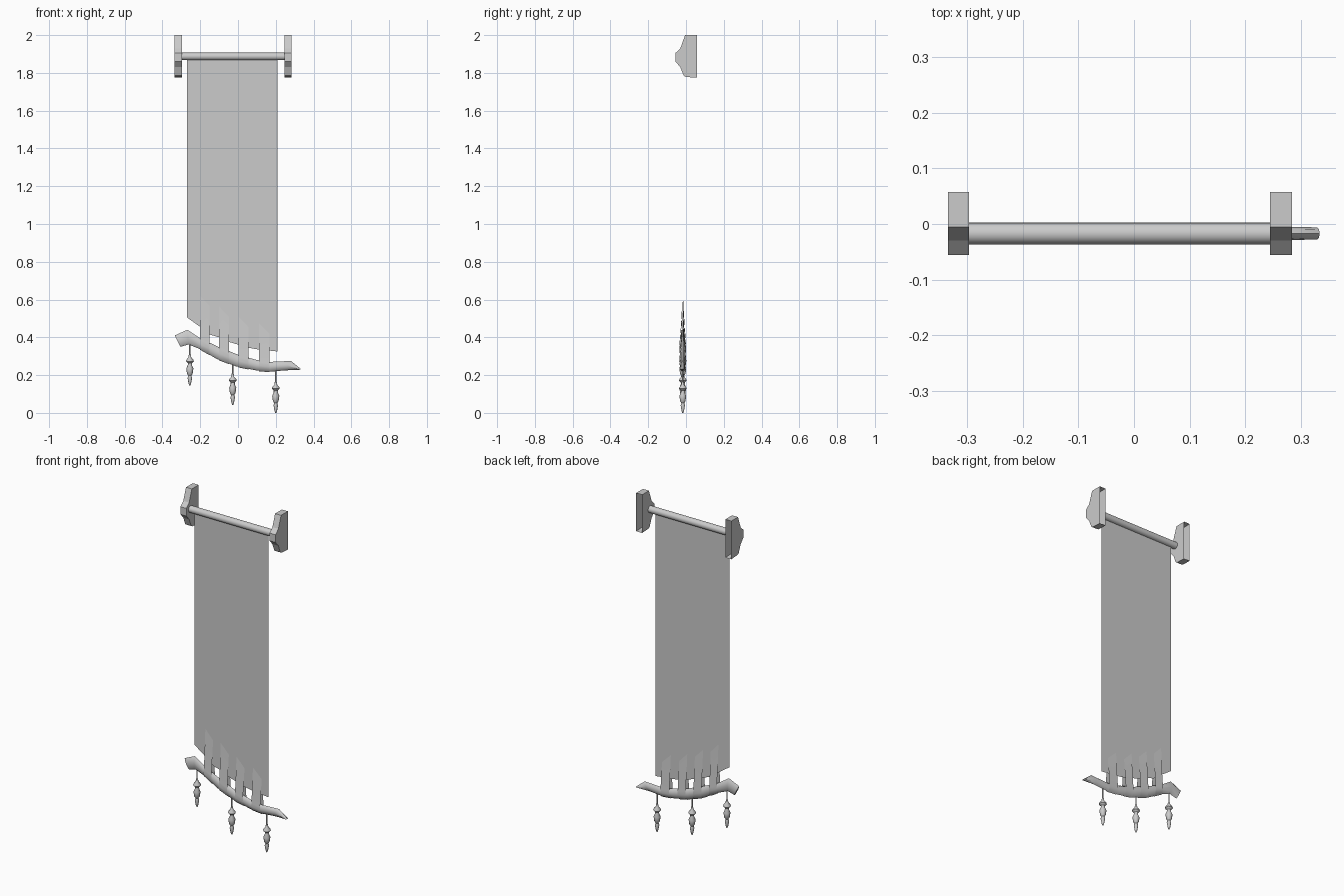
import bpy, bmesh, math

if "Cube" in bpy.data.objects:
    bpy.data.objects.remove(bpy.data.objects["Cube"])

YC = -0.017  # plane of cloth and hanging parts


def make(name, verts, faces, smooth=None, normals=True):
    me = bpy.data.meshes.new(name)
    me.from_pydata(verts, [], faces)
    if normals:
        bm = bmesh.new()
        bm.from_mesh(me)
        bmesh.ops.recalc_face_normals(bm, faces=bm.faces)
        bm.to_mesh(me)
        bm.free()
    ob = bpy.data.objects.new(name, me)
    bpy.context.collection.objects.link(ob)
    if smooth:
        bpy.ops.object.select_all(action='DESELECT')
        ob.select_set(True)
        bpy.context.view_layer.objects.active = ob
        bpy.ops.object.shade_smooth_by_angle(angle=math.radians(smooth))
    return ob


def loft(name, rings, smooth=None):
    """Skin closed rings of equal length and cap both ends."""
    n = len(rings[0])
    verts = [p for r in rings for p in r]
    faces = [(i * n + k, i * n + (k + 1) % n, (i + 1) * n + (k + 1) % n, (i + 1) * n + k)
             for i in range(len(rings) - 1) for k in range(n)]
    faces += [tuple(range(n)), tuple(range(len(verts) - n, len(verts)))]
    return make(name, verts, faces, smooth)


def circle(n):
    return [(math.cos(2 * math.pi * k / n), math.sin(2 * math.pi * k / n)) for k in range(n)]


# wall brackets, open at the back
side = [(0.058, 2.0), (-0.005, 2.0), (-0.03, 1.93), (-0.056, 1.905),
        (-0.056, 1.86), (-0.03, 1.83), (-0.012, 1.785), (0.0, 1.778), (0.058, 1.775)]
n = len(side)
for name, x0, x1 in (("left_bracket", -0.335, -0.297), ("right_bracket", 0.245, 0.284)):
    verts = [(x, y, z) for x in (x0, x1) for y, z in side]
    faces = [tuple(range(n)), tuple(range(2 * n - 1, n - 1, -1))]
    faces += [(k, k + n, k + n + 1, k + 1) for k in range(n - 1)]
    make(name, verts, faces)

# top rod
loft("top_rod", [[(x, YC + 0.02 * c, 1.887 + 0.02 * s) for c, s in circle(16)]
                 for x in (-0.298, 0.246)], 40)

# cloth with slanted lower hem
hem = [(-0.27, 0.505), (-0.2, 0.455), (-0.15, 0.415), (-0.1, 0.40), (-0.045, 0.375),
       (0.005, 0.36), (0.055, 0.345), (0.11, 0.335), (0.165, 0.33), (0.21, 0.325)]
m = len(hem)
make("cloth", [(x, YC, z) for x, z in hem] + [(x, YC, 1.887) for x, z in hem],
     [(k, k + 1, m + k + 1, m + k) for k in range(m - 1)])

# curved lower bar: top x, z, bottom x, z, half depth
bar = [(-0.335, 0.41, -0.305, 0.35, 0.008), (-0.268, 0.44, -0.262, 0.362, 0.012),
       (-0.2, 0.395, -0.195, 0.335, 0.013), (-0.1, 0.348, -0.115, 0.287, 0.014),
       (0.0, 0.308, -0.01, 0.246, 0.014), (0.1, 0.28, 0.095, 0.225, 0.014),
       (0.17, 0.27, 0.17, 0.218, 0.013), (0.28, 0.275, 0.245, 0.225, 0.012),
       (0.334, 0.232, 0.325, 0.228, 0.011)]
rings = []
for xt, zt, xb, zb, d in bar:
    rings.append([((xt + xb) / 2 + (xt - xb) / 2 * s, YC + d * c, (zt + zb) / 2 + (zt - zb) / 2 * s)
                  for c, s in circle(8)])
loft("lower_bar", rings, 50)


def bar_z(x):
    """Top and bottom height of the bar at x."""
    out = []
    for i in (0, 2):
        for a, b in zip(bar, bar[1:]):
            if a[i] <= x <= b[i]:
                t = (x - a[i]) / (b[i] - a[i])
                out.append(a[i + 1] + t * (b[i + 1] - a[i + 1]))
                break
    return out


# cloth strips looped around the bar
for i, (x0, x1, top) in enumerate([(-0.2, -0.15, 0.62), (-0.1, -0.047, 0.563),
                                   (0.003, 0.055, 0.51), (0.11, 0.167, 0.475)]):
    edges = []
    for x, z in ((x0, top), (x1, top - 0.055)):
        zt, zb = bar_z(x)
        prof = [(-0.001, z), (-0.010, zt + 0.06), (-0.016, zt - 0.01), (-0.018, (zt + zb) / 2),
                (-0.013, zb + 0.008), (0, zb - 0.003), (0.013, zb + 0.008),
                (0.018, (zt + zb) / 2), (0.016, zt - 0.01), (0.010, zt + 0.06), (0.001, z)]
        edges.append([(x, YC + y, h) for y, h in prof])
    p = len(edges[0])
    make(f"cloth_loop_{i + 1}", edges[0] + edges[1],
         [(k, k + 1, p + k + 1, p + k) for k in range(p - 1)], 40)

# hanging pendants, height measured from the tip
pend = [(0.0, 0.003), (0.012, 0.007), (0.04, 0.012), (0.052, 0.008), (0.062, 0.015),
        (0.09, 0.019), (0.108, 0.011), (0.118, 0.011), (0.128, 0.021), (0.136, 0.019),
        (0.148, 0.008), (0.165, 0.005)]
for i, (x, z0, cord_top) in enumerate([(-0.255, 0.145, 0.38), (-0.028, 0.043, 0.27),
                                       (0.2, 0.0, 0.235)]):
    loft(f"pendant_{i + 1}", [[(x + r * c, YC + r * s, z0 + h) for c, s in circle(10)]
                              for h, r in pend], 35)
    loft(f"pendant_cord_{i + 1}", [[(x + 0.004 * c, YC + 0.004 * s, z) for c, s in circle(6)]
                                   for z in (z0 + 0.16, cord_top)], 65)
